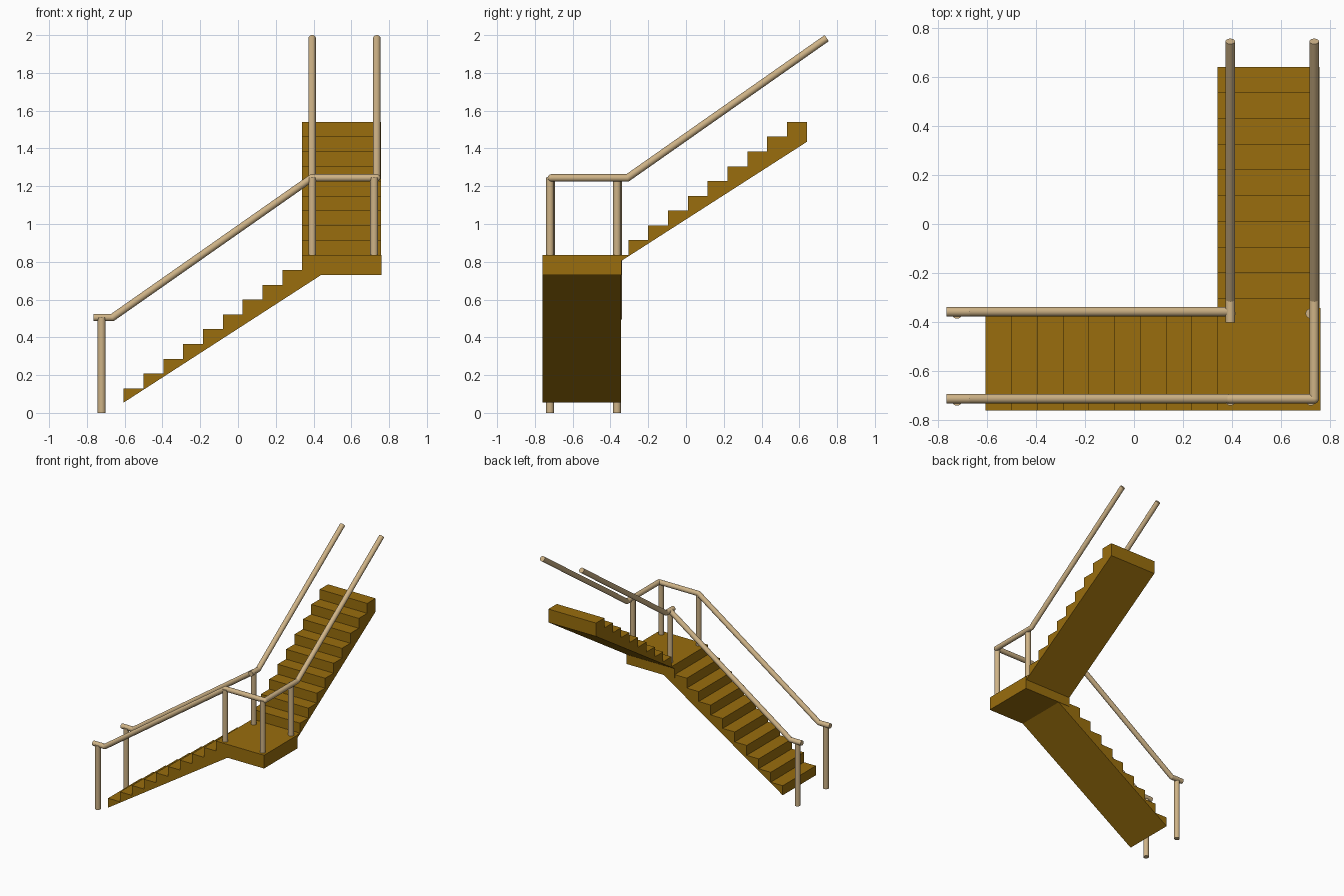
import bpy, bmesh, math
from mathutils import Vector, Matrix

if "Cube" in bpy.data.objects:
    bpy.data.objects.remove(bpy.data.objects["Cube"])


def material(name, rgb):
    m = bpy.data.materials.new(name)
    m.diffuse_color = (*rgb, 1)
    m.use_nodes = True
    m.node_tree.nodes["Principled BSDF"].inputs["Base Color"].default_value = m.diffuse_color
    return m


WOOD = material("stair_wood", (0.32, 0.155, 0.004))
PALE = material("rail_wood", (0.62, 0.45, 0.24))
RUN, RISE = 0.105, 0.0783


def finish(name, bm, mat):
    bmesh.ops.recalc_face_normals(bm, faces=bm.faces)
    me = bpy.data.meshes.new(name)
    bm.to_mesh(me)
    bm.free()
    me.materials.append(mat)
    ob = bpy.data.objects.new(name, me)
    bpy.context.collection.objects.link(ob)
    return ob


def extrude_profile(name, pts, offset):
    bm = bmesh.new()
    face = bm.faces.new([bm.verts.new(p) for p in pts])
    ext = bmesh.ops.extrude_face_region(bm, geom=[face])
    bmesh.ops.translate(bm, vec=offset,
                        verts=[v for v in ext["geom"] if isinstance(v, bmesh.types.BMVert)])
    return finish(name, bm, WOOD)


def steps(start, z, n):
    # zigzag of risers and treads, z is the top of the first tread
    out = []
    for i in range(n):
        out += [(start + i * RUN, z + i * RISE), (start + (i + 1) * RUN, z + i * RISE)]
        if i < n - 1:
            out.append((start + (i + 1) * RUN, z + (i + 1) * RISE))
            out.pop()
    return out


def tube(name, pts, r):
    # round bar along a path, with ball joints at inner bends
    bm = bmesh.new()
    pts = [Vector(p) for p in pts]
    for a, b in zip(pts, pts[1:]):
        d = b - a
        mat = Matrix.Translation((a + b) / 2) @ d.to_track_quat('Z', 'Y').to_matrix().to_4x4()
        bmesh.ops.create_cone(bm, cap_ends=True, segments=20, radius1=r, radius2=r,
                              depth=d.length, matrix=mat)
    for p in pts[1:-1]:
        bmesh.ops.create_uvsphere(bm, u_segments=20, v_segments=10, radius=r,
                                  matrix=Matrix.Translation(p))
    ob = finish(name, bm, PALE)
    bpy.context.view_layer.objects.active = ob
    ob.select_set(True)
    bpy.ops.object.shade_smooth_by_angle(angle=math.radians(40))
    ob.select_set(False)


# lower flight, climbing along x and running under the landing
lower = [(-0.605, 0.055)] + steps(-0.605, 0.13, 9) + [(0.34, 0.78), (0.44, 0.78), (0.44, 0.73)]
extrude_profile("lower_flight", [(x, -0.76, z) for x, z in lower], (0, 0.415, 0))

# upper flight, climbing along y
upper = [(-0.345, 0.803), (-0.345, 0.835), (-0.305, 0.835)] + steps(-0.305, 0.914, 9) + [(0.64, 1.435)]
extrude_profile("upper_flight", [(0.34, y, z) for y, z in upper], (0.416, 0, 0))

# corner landing
extrude_profile("landing", [(0.34, -0.76, 0.73), (0.76, -0.76, 0.73),
                            (0.76, -0.342, 0.73), (0.34, -0.342, 0.73)], (0, 0, 0.105))

# posts at the foot and on the landing
for side, y in (("outer", -0.72), ("inner", -0.365)):
    tube(f"foot_post_{side}", [(-0.722, y, 0), (-0.722, y, 0.505)], 0.021)
    for end, x in (("left", 0.393), ("right", 0.721)):
        tube(f"landing_post_{side}_{end}", [(x, y, 0.83), (x, y, 1.245)], 0.021)

# handrails
Z0, Z1, Z2 = 0.505, 1.244, 1.984
tube("outer_handrail", [(-0.765, -0.713, Z0), (-0.665, -0.713, Z0), (0.39, -0.713, Z1),
                        (0.735, -0.713, Z1), (0.735, -0.31, Z1), (0.735, 0.745, Z2)], 0.0195)
tube("inner_handrail_lower", [(-0.765, -0.358, Z0), (-0.665, -0.358, Z0), (0.39, -0.358, Z1)], 0.0195)
tube("inner_handrail_upper", [(0.393, -0.402, Z1), (0.393, -0.31, Z1), (0.393, 0.745, Z2)], 0.0195)
